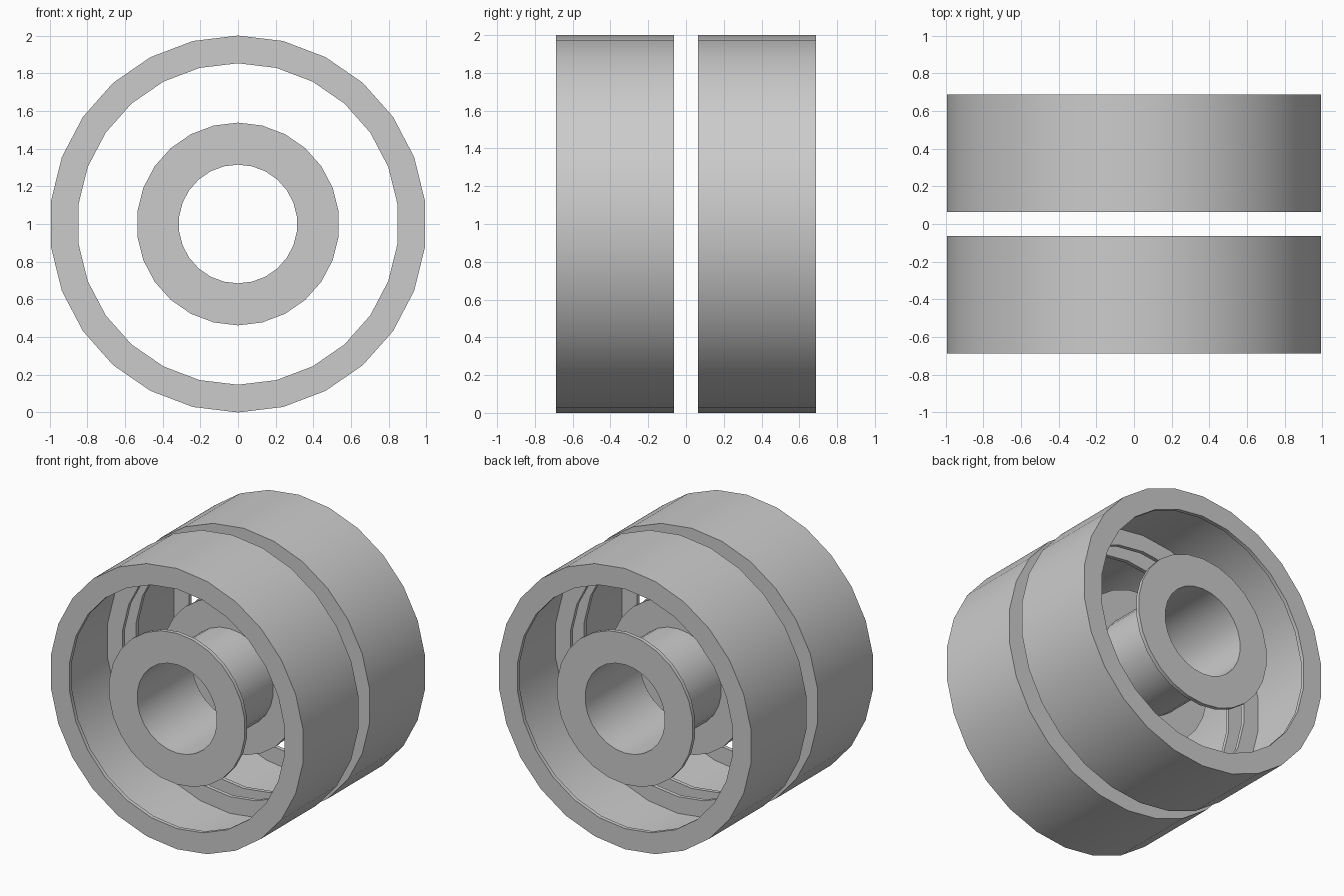
import bpy
import math

SIDES = 26
THICK = 0.028          # sheet thickness of every wall and flange
Y_IN, Y_OUT = 0.063, 0.687

cube = bpy.data.objects.get("Cube")
if cube:
    bpy.data.objects.remove(cube, do_unlink=True)

grey = bpy.data.materials.new("plain_grey")
grey.use_nodes = True
colour = (0.6, 0.6, 0.6, 1.0)
grey.diffuse_color = colour
grey.node_tree.nodes["Principled BSDF"].inputs["Base Color"].default_value = colour


def lathe(name, profile):
    """Revolve a closed (radius, y) profile around the y axis at z = 1."""
    n = len(profile)
    verts, faces = [], []
    for i in range(SIDES):
        a = 2 * math.pi * i / SIDES
        verts += [(r * math.sin(a), y, 1 + r * math.cos(a)) for r, y in profile]
        j = (i + 1) % SIDES
        for k in range(n):
            m = (k + 1) % n
            faces.append((i * n + k, i * n + m, j * n + m, j * n + k))
    mesh = bpy.data.meshes.new(name)
    mesh.from_pydata(verts, [], faces)
    mesh.materials.append(grey)
    obj = bpy.data.objects.new(name, mesh)
    bpy.context.collection.objects.link(obj)
    bpy.ops.object.select_all(action="DESELECT")
    obj.select_set(True)
    bpy.context.view_layer.objects.active = obj
    # consistent outward normals, then smooth walls with sharp rims
    bpy.ops.object.mode_set(mode="EDIT")
    bpy.ops.mesh.select_all(action="SELECT")
    bpy.ops.mesh.normals_make_consistent(inside=False)
    bpy.ops.object.mode_set(mode="OBJECT")
    bpy.ops.object.shade_smooth_by_angle(angle=math.radians(30))
    return obj


def channel(wall, back, lip, y0, y1):
    """C-shaped section: a wall with a lip at each end."""
    return [(wall, y0), (wall, y1), (lip, y1), (lip, y1 - THICK),
            (back, y1 - THICK), (back, y0 + THICK), (lip, y0 + THICK), (lip, y0)]


for side, y0, y1 in (("front", -Y_OUT, -Y_IN), ("back", Y_IN, Y_OUT)):
    # outer drum with inward lips
    lathe(side + "_rim", channel(1.0, 1.0 - THICK, 0.853, y0, y1))
    # hollow hub with outward flanges
    lathe(side + "_hub", channel(0.315, 0.315 + THICK, 0.538, y0, y1))
